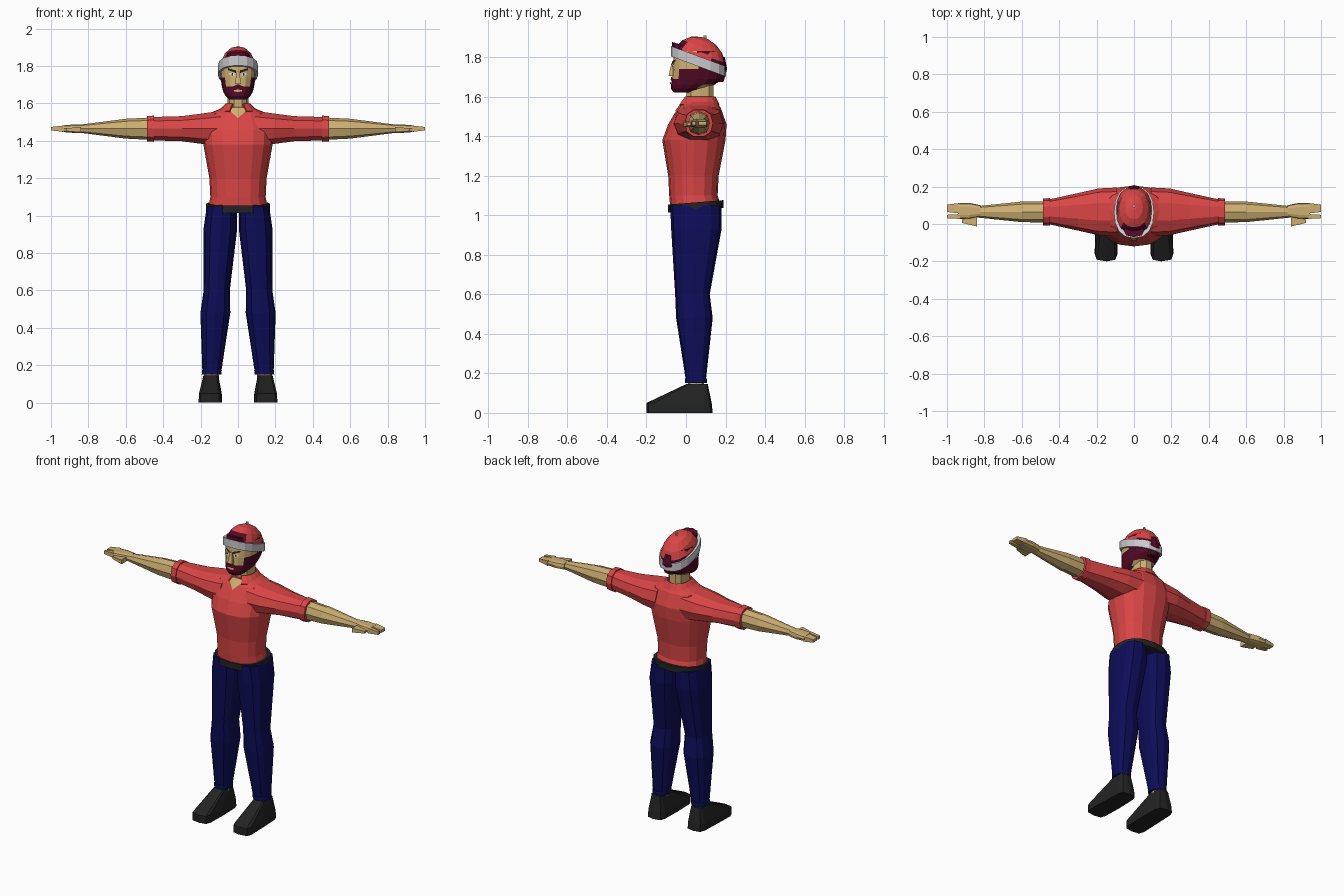
import bpy, bmesh, math
from mathutils import Vector
from mathutils.bvhtree import BVHTree

default_cube = bpy.data.objects.get("Cube")
if default_cube:
    bpy.data.objects.remove(default_cube)


def material(name, red, green, blue):
    mat = bpy.data.materials.new(name)
    mat.use_nodes = True
    mat.diffuse_color = (red, green, blue, 1)
    shader = mat.node_tree.nodes["Principled BSDF"]
    shader.inputs["Base Color"].default_value = mat.diffuse_color
    return mat


cloth = material("red cloth", .7, .06, .06)
denim = material("navy denim", .004, .004, .1)
skin = material("skin", .62, .43, .17)
hair = material("dark maroon hair", .085, .003, .018)
grey = material("pale grey", .6, .6, .63)
leather = material("charcoal leather", .017, .017, .017)
white = material("eye white", .8, .8, .8)


def finish(name, bm, materials, mirror):
    mesh = bpy.data.meshes.new(name)
    bmesh.ops.recalc_face_normals(bm, faces=bm.faces)
    bm.to_mesh(mesh)
    bm.free()
    for mat in materials:
        mesh.materials.append(mat)
    part = bpy.data.objects.new(name, mesh)
    bpy.context.collection.objects.link(part)
    if mirror:
        part.modifiers.new("Mirror", "MIRROR").use_mirror_merge = False
    return part


def soften(value, power):
    return math.copysign(abs(value) ** power, value)


# Skin a stack of rounded sections, each given as height, half width, front and back
def loft(name, sections, materials, sides=16, power=.85, tilt=0, mirror=False,
         colour_rule=None, capped=True, warp=None):
    bm = bmesh.new()
    loops = []
    for height, width, front, back in sections:
        loop = []
        for i in range(sides):
            angle = math.tau * (i + (sides == 4) / 2) / sides
            depth = (back - front) / 2 * soften(math.sin(angle), power)
            point = Vector((width * soften(math.cos(angle), power),
                            (front + back) / 2 + depth, height + tilt * depth))
            loop.append(bm.verts.new(warp(point) if warp else point))
        loops.append(loop)
    for lower, upper in zip(loops, loops[1:]):
        for i in range(sides):
            bm.faces.new((lower[i - 1], lower[i], upper[i], upper[i - 1]))
    if capped:
        bm.faces.new(loops[0])
        bm.faces.new(loops[-1])
    if colour_rule:
        for face in bm.faces:
            face.material_index = colour_rule(face.calc_center_median())
    return finish(name, bm, materials, mirror)


# Straight strip of constant outline, for hems and belts
def band(name, low, high, width, front, back, mat, **options):
    sections = [(height, width, front, back) for height in (low, high)]
    return loft(name, sections, [mat], **options)


# Sideways limb on both sides; stations give the distance out, half depth and half height
def limb(name, stations, mat, y=.065, z=1.465, sides=10, power=.85):
    sections = [(out, depth, -rise, rise) for out, depth, rise in stations]
    return loft(name, sections, [mat], sides, power, mirror=True,
                warp=lambda p: Vector((p.z, y + p.x, z + p.y)))


# Thin slanted patch laid on the front of another part, on both sides
def patch(name, target, inner, outer, level, tall, slope, mat, taper=.7, lift=.006):
    tree = BVHTree.FromPolygons([v.co for v in target.data.vertices],
                                [list(p.vertices) for p in target.data.polygons])
    bm = bmesh.new()
    corners = []
    for x, side in ((inner, -1), (outer, -1), (outer, 1), (inner, 1)):
        half = tall / 2 * (taper if x == outer else 1)
        z = level + slope * (x - inner) + side * half
        hit = tree.ray_cast(Vector((x, -2, z)), Vector((0, 1, 0)))[0]
        corners.append(bm.verts.new((x, hit.y - lift, z)))
    bm.faces.new(corners)
    return finish(name, bm, [mat], True)


# Legs lean inwards as they rise and meet along the middle
def lean(p):
    return Vector((max(p.x + .15 - .06 * p.z, 0), p.y, p.z))


def splay(p):
    flare = max(p.x, 0) * max(-p.y, 0)
    return Vector((p.x + .145 + flare, p.y, p.z))


loft("trouser_leg", [(.16, .05, 0, .1), (.48, .08, -.05, .135), (.6, .07, -.055, .12),
                     (.93, .09, -.075, .18), (1.05, .08, -.08, .18)],
     [denim], sides=12, power=.75, mirror=True, warp=lean)
band("trouser_hem", .15, .175, .053, -.006, .107, denim, sides=12, mirror=True, warp=lean)
band("ankle", .1, .16, .04, .01, .09, skin, sides=8, mirror=True, warp=lean)
loft("shoe", [(0, .06, -.2, .135), (.05, .058, -.2, .13), (.145, .04, 0, .11)],
     [leather], sides=12, power=.4, mirror=True, warp=splay)

# Shirt, belt and sleeves
shirt = loft("shirt_body", [(1.04, .16, -.08, .18), (1.1, .148, -.085, .16),
                            (1.2, .153, -.09, .165), (1.38, .185, -.12, .2),
                            (1.46, .19, -.09, .205), (1.545, .16, -.04, .175),
                            (1.58, .075, -.01, .15)], [cloth])
band("belt", 1.025, 1.065, .17, -.09, .19, leather, tilt=.08)
limb("sleeve", [(.09, .13, .1), (.19, .125, .085), (.3, .1, .07), (.46, .065, .065)], cloth)
limb("sleeve_cuff", [(.45, .073, .073), (.487, .072, .07)], cloth)

# Bare forearms and hands
limb("forearm", [(.46, .057, .06), (.6, .055, .053), (.84, .03, .022)], skin, sides=8)
limb("palm", [(.82, .03, .024), (.88, .043, .023), (.94, .043, .018)], skin, y=.07, power=.6)
for finger, y, spread in (("fingers", .084, .03), ("index_finger", .04, .014)):
    limb(finger, [(.93, spread, .018), (1, spread * .7, .01)], skin, y, sides=4, power=.2)
limb("thumb", [(.84, .03, .015), (.92, .01, .008)], skin, y=.015, z=1.46, sides=4, power=.2)

# Neck, open neckline and folded collar
band("neck", 1.54, 1.67, .056, 0, .143, skin, sides=10)
patch("neckline", shirt, 0, .05, 1.55, .058, .4, skin, taper=.1)
collar = loft("collar", [(1.6, .066, -.01, .15), (1.56, .105, -.04, .17)], [cloth],
              capped=False)
opening = bmesh.new()
opening.from_mesh(collar.data)
bmesh.ops.delete(opening, context="FACES", geom=[
    face for face in opening.faces
    if abs(face.calc_center_median().x) < .03 and face.calc_center_median().y < 0])
opening.to_mesh(collar.data)
opening.free()
collar.modifiers.new("Thickness", "SOLIDIFY").thickness = .01


# Head, with beard, sideburns and back hair coloured by region
def beard_and_hair(c):
    beard = c.y < .05 and c.z < 1.68
    sideburn = abs(c.x) > .06 and -.05 < c.y < .04 and c.z < 1.73
    nape = c.y > .065 and c.z > 1.65
    return int(beard or sideburn or nape)


head = loft("head", [(1.62, .045, -.062, .02), (1.64, .066, -.076, .1),
                     (1.66, .078, -.076, .145), (1.69, .086, -.07, .185),
                     (1.74, .094, -.068, .195), (1.83, .09, -.06, .17)],
            [skin, hair], colour_rule=beard_and_hair)
loft("nose", [(1.703, .018, -.09, -.05), (1.77, .008, -.074, -.05)], [skin], 4, .2)
patch("moustache", head, 0, .045, 1.693, .02, -.35, hair)
patch("mouth", head, 0, .022, 1.668, .012, 0, skin)
patch("eye", head, .018, .046, 1.754, .013, .15, white)
patch("pupil", head, .026, .036, 1.756, .013, 0, leather, lift=.008)
patch("eyebrow", head, .012, .054, 1.77, .014, .33, leather, lift=.009)


# Backwards cap dome, with hair in the front opening and at the lower back
def hair_under_cap(c):
    level = c.z + .35 * (c.y - .065)
    front = c.y < -.01 and level < 1.845
    back = c.y > .13 and level < 1.82 and abs(c.x) > .02
    return int(front or back)


dome = []
for step in range(5):
    rise, spread = math.sin(step * .36), math.cos(step * .36)
    middle = .063 + .03 * rise
    dome.append((1.765 + .133 * rise, .1 * spread, middle - .133 * spread,
                 middle + .133 * spread))
loft("cap", dome, [cloth, hair], tilt=-.33, colour_rule=hair_under_cap)
band("cap_button", 1.885, 1.908, .008, .087, .104, grey, sides=6)
band("front_tuft", 1.84, 1.866, .055, -.07, 0, hair, sides=8, tilt=-.3)
band("head_band", 1.752, 1.804, .107, -.076, .203, grey, tilt=-.37)
loft("back_hair", [(1.675, .035, .15, .19), (1.74, .045, .14, .208), (1.8, .025, .15, .196)],
     [hair], sides=8)
